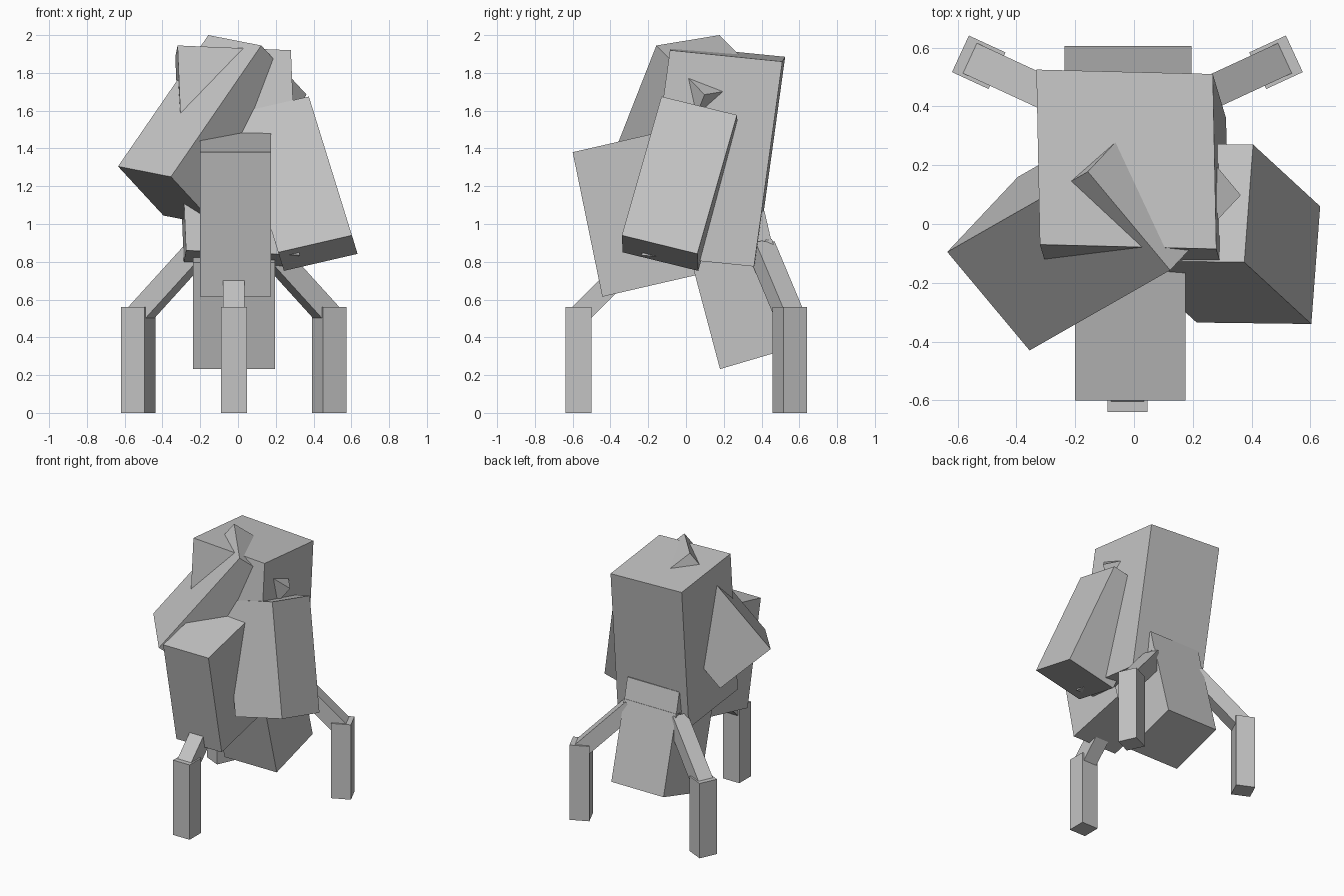
import bpy
import bmesh
import math
from mathutils import Vector

if "Cube" in bpy.data.objects:
    bpy.data.objects.remove(bpy.data.objects["Cube"])

grey = bpy.data.materials.new("plain_grey")
grey.diffuse_color = (0.55, 0.55, 0.55, 1.0)
grey.use_nodes = True
grey.node_tree.nodes["Principled BSDF"].inputs["Base Color"].default_value = grey.diffuse_color


def block(name, corner, a, b, c):
    """Slanted box from one corner and three edge vectors."""
    o, a, b, c = (Vector(v) for v in (corner, a, b, c))
    bm = bmesh.new()
    bmesh.ops.create_cube(bm, size=1)
    for v in bm.verts:
        i, j, k = v.co + Vector((0.5, 0.5, 0.5))
        v.co = o + a * i + b * j + c * k
    bmesh.ops.recalc_face_normals(bm, faces=bm.faces)
    mesh = bpy.data.meshes.new(name)
    bm.to_mesh(mesh)
    bm.free()
    mesh.materials.append(grey)
    obj = bpy.data.objects.new(name, mesh)
    bpy.context.collection.objects.link(obj)
    return obj


# Tall leaning torso
block("torso", (-0.32, -0.07, 1.945),
      (0.60, -0.015, -0.025), (-0.012, 0.595, -0.06), (0.045, -0.15, -1.085))

# Large slab crossing the upper torso
block("left_arm", (-0.635, -0.095, 1.305),
      (0.28, -0.335, -0.055), (0.24, 0.255, -0.26), (0.478, 0.273, 0.695))

# Slab hanging on the other side
block("right_arm", (0.375, -0.13, 1.675),
      (0.03, 0.40, -0.098), (-0.39, 0.005, -0.09), (0.228, -0.21, -0.735))

# Front box
block("front_trunk", (-0.20, -0.60, 1.38),
      (0.375, 0, 0), (0, 0.50, 0.115), (0, 0.157, -0.765))

# Hanging rear box and the piece joining it to the torso
block("abdomen", (-0.237, 0.18, 0.232),
      (0.432, 0, 0), (0, 0.425, 0.125), (0, -0.15, 0.565))
block("pelvis", (-0.235, 0.10, 0.85),
      (0.43, 0, 0), (0, 0.35, 0.07), (0, -0.035, 0.15))

# Three bent legs: name, foot position, outward heading in degrees
legs = [("front", (-0.022, -0.57), -90),
        ("back_right", (0.483, 0.55), 24.8),
        ("back_left", (-0.528, 0.55), 155.2)]
UP = Vector((0, 0, 1))
for name, (x, y), angle in legs:
    out = Vector((math.cos(math.radians(angle)), math.sin(math.radians(angle)), 0))
    side = UP.cross(out)
    foot = Vector((x, y, 0))
    w, t = 0.137, 0.113
    block(name + "_lower_leg", foot - (out + side) * w / 2,
          out * w, side * w, UP * 0.56)
    along = (UP - out).normalized()
    across = (UP + out).normalized()
    block(name + "_upper_leg", foot + UP * 0.513 - (across + side) * t / 2,
          across * t, side * t, along * 0.5)
